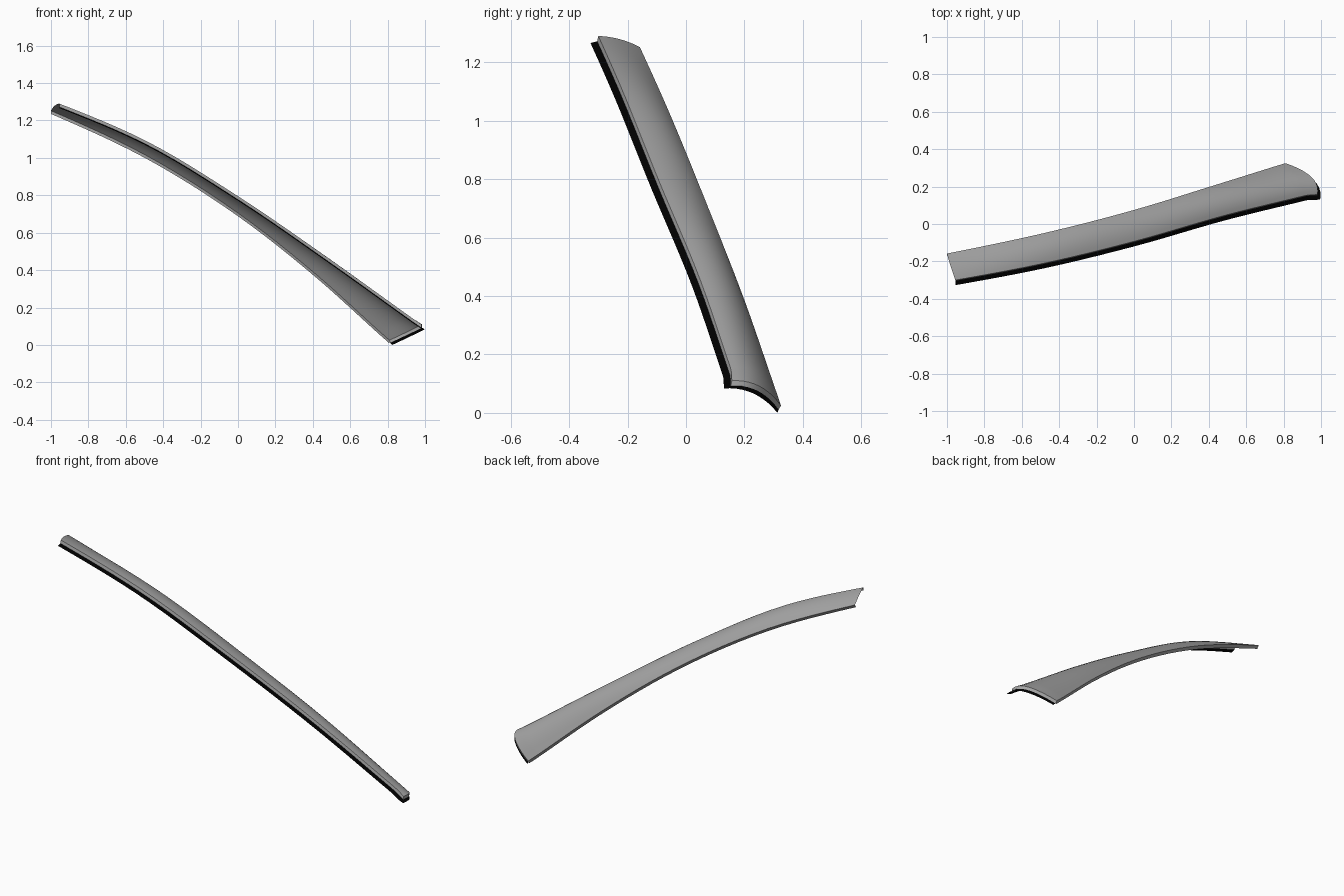
import bpy
from mathutils import Vector

if "Cube" in bpy.data.objects:
    bpy.data.objects.remove(bpy.data.objects["Cube"])

# Guide curves along the strip: front crease, crown, back edge
FRONT = [(-.955, -.30, 1.29), (-.5, -.214, 1.095), (0, -.093, .795),
         (.5, .050, .452), (.915, .152, .155), (.98, .157, .11)]
CROWN = [(-.98, -.227, 1.279), (-.5, -.125, 1.077), (0, .0, .772),
         (.46, .137, .452), (.865, .242, .145), (.95, .25, .092)]
BACK = [(-1, -.158, 1.252), (-.5, -.053, 1.018), (0, .075, .705),
        (.42, .204, .375), (.75, .307, .078), (.81, .325, .025)]
STEPS, COLS = 6, 10


def smooth_path(pts):
    """Hermite path through the points, with a crisp last segment."""
    p = [Vector(c) for c in pts]
    n = len(p)
    d = [(p[i + 1] - p[i]).length for i in range(n - 1)]
    s = [(p[i + 1] - p[i]) / d[i] for i in range(n - 1)]
    tan = [s[0]] + [(s[i - 1] * d[i] + s[i] * d[i - 1]) / (d[i] + d[i - 1])
                    for i in range(1, n - 1)] + [s[-1]]
    tan[0] = (s[0] * 3 - tan[1]) / 2
    tan[-2] = s[-2]
    out = []
    for i in range(n - 1):
        for k in range(STEPS):
            t = k / STEPS
            out.append(p[i] * (2*t**3 - 3*t**2 + 1) + p[i + 1] * (3*t**2 - 2*t**3)
                       + tan[i] * d[i] * (t**3 - 2*t**2 + t)
                       + tan[i + 1] * d[i] * (t**3 - t**2))
    return out + [p[-1]]


def material(name, v):
    m = bpy.data.materials.new(name)
    m.diffuse_color = (v, v, v, 1)
    m.use_nodes = True
    m.node_tree.nodes["Principled BSDF"].inputs["Base Color"].default_value = m.diffuse_color
    return m


def loft(name, rows, mat):
    """Skin a grid of points into a smooth sheet."""
    w = len(rows[0])
    faces = [(i*w + j, (i+1)*w + j, (i+1)*w + j + 1, i*w + j + 1)
             for i in range(len(rows) - 1) for j in range(w - 1)]
    me = bpy.data.meshes.new(name)
    me.from_pydata([v for r in rows for v in r], [], faces)
    ob = bpy.data.objects.new(name, me)
    bpy.context.collection.objects.link(ob)
    me.materials.append(mat)
    bpy.context.view_layer.objects.active = ob
    ob.select_set(True)
    bpy.ops.object.shade_smooth_by_angle(angle=0.5)
    ob.select_set(False)
    return ob


def section(f, m, b):
    """Arched cross-section through the three guide points."""
    res = []
    for j in range(COLS + 1):
        s = j / COLS
        res.append(f * (2*s - 1) * (s - 1) + m * 4*s * (1 - s) + b * s * (2*s - 1))
    return res


def fan(points, first, last):
    """Offset points by a vector that blends from first to last."""
    k = len(points) - 1
    return [p + Vector(first).lerp(Vector(last), i / k) for i, p in enumerate(points)]


grey = material("dark_grey", 0.38)
black = material("black_edge", 0.0)

front, crown, back = map(smooth_path, (FRONT, CROWN, BACK))

# Main curved panel
rows = [section(f, m, b) for f, m, b in zip(front, crown, back)]
loft("cover_panel", rows, grey)

# Front edge: steep turned-down strip, then a black flange turned outward
drop = [f + Vector((0, -.004, -.018)) for f in front]
flange = [c + Vector((0, -.023, -.006)) for c in drop]
flange[-1] = drop[-1] + Vector((.015, -.023, -.008))
loft("front_return", [[c, f] for c, f in zip(drop, front)], grey)
loft("front_flange", [[a, c] for a, c in zip(flange, drop)], black)

# Lower end: the same return and flange
end_drop = fan(rows[-1], drop[-1] - front[-1], (.003, -.008, -.014))
end_flange = fan(end_drop, flange[-1] - drop[-1], (.012, -.004, -.011))
loft("end_return", [list(r) for r in zip(rows[-1], end_drop)], grey)
loft("end_flange", [list(r) for r in zip(end_drop, end_flange)], black)

# Back edge: narrow turned-in lip
loft("back_lip", [[b, b + Vector((0, -.011, -.017))] for b in back], grey)
